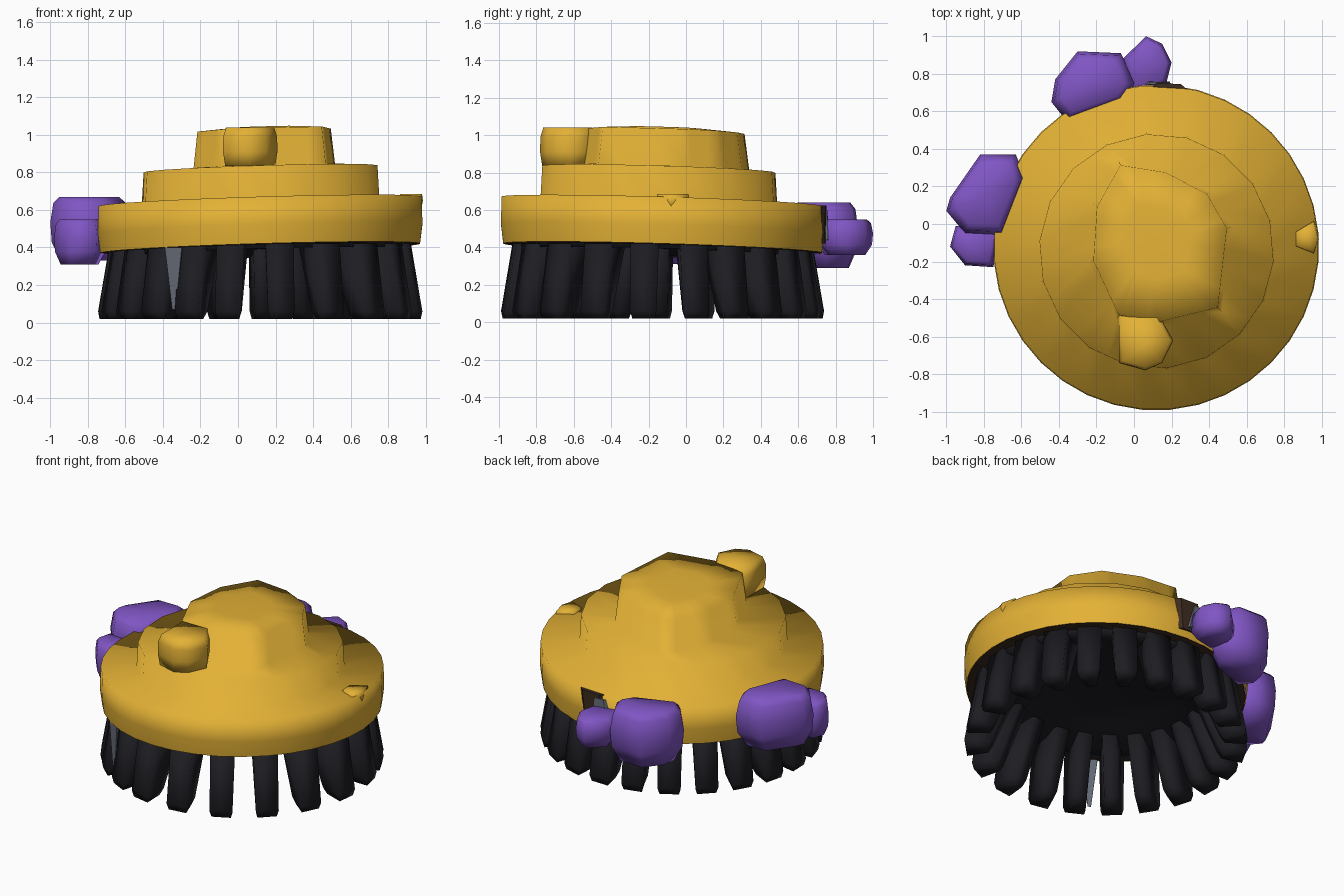
import bpy, bmesh
from math import cos, sin, radians, tau
from mathutils import Vector

if "Cube" in bpy.data.objects:
    bpy.data.objects.remove(bpy.data.objects["Cube"])

CX, CY = 0.118, -0.125


def material(name, rgb):
    m = bpy.data.materials.new(name)
    m.use_nodes = True
    m.diffuse_color = (*rgb, 1)
    bsdf = m.node_tree.nodes["Principled BSDF"]
    bsdf.inputs["Base Color"].default_value = (*rgb, 1)
    bsdf.inputs["Roughness"].default_value = 0.8
    return m


gold = material("warm gold", (0.77, 0.44, 0.036))
purple = material("violet", (0.215, 0.092, 0.55))
black = material("soft black", (0.012, 0.012, 0.016))
grey = material("slate grey", (0.13, 0.15, 0.18))
brown = material("dark brown", (0.045, 0.024, 0.014))


def circle(n, r, start=0, x=CX, y=CY):
    """Clockwise ring of points."""
    return [(x + r * cos(radians(start) - tau * i / n),
             y + r * sin(radians(start) - tau * i / n)) for i in range(n)]


def subdivide(points):
    """Add a midpoint on every side of an outline."""
    result = []
    for p, q in zip(points, points[1:] + points[:1]):
        result += [p, ((p[0] + q[0]) / 2, (p[1] + q[1]) / 2)]
    return result


def skin(name, layers, mat, tilt=0.0, smooth=180, open_start=False):
    """Join layers of (outline, z, scale) into one surface with fan caps."""
    bm = bmesh.new()

    def vert(x, y, z):
        return bm.verts.new((x, y, z + tilt * ((x - CX) - (y - CY))))

    loops, hubs = [], []
    for outline, z, s in layers:
        mx = sum(p[0] for p in outline) / len(outline)
        my = sum(p[1] for p in outline) / len(outline)
        loops.append([vert(mx + (x - mx) * s, my + (y - my) * s, z) for x, y in outline])
        hubs.append((mx, my, z))
    n = len(loops[0])
    for a, b in zip(loops, loops[1:]):
        for i in range(n):
            j = (i + 1) % n
            bm.faces.new((a[i], a[j], b[j], b[i]))
    for k in ([-1] if open_start else [0, -1]):
        hub = vert(*hubs[k])
        for i in range(n):
            bm.faces.new((loops[k][i], loops[k][(i + 1) % n], hub))
    bmesh.ops.recalc_face_normals(bm, faces=bm.faces)
    mesh = bpy.data.meshes.new(name)
    bm.to_mesh(mesh)
    bm.free()
    mesh.materials.append(mat)
    ob = bpy.data.objects.new(name, mesh)
    bpy.context.collection.objects.link(ob)
    bpy.ops.object.select_all(action="DESELECT")
    ob.select_set(True)
    bpy.context.view_layer.objects.active = ob
    bpy.ops.object.shade_smooth_by_angle(angle=radians(smooth))


def loft(name, outline, rings, mat, **options):
    skin(name, [(outline, z, s) for z, s in rings], mat, **options)


# Stepped gold body in one skin, slightly tilted
crown = subdivide(subdivide([
    (-0.08, 0.33), (0.17, 0.29), (0.40, 0.17), (0.51, -0.02), (0.46, -0.46),
    (0.13, -0.54), (-0.09, -0.50), (-0.23, -0.20), (-0.21, 0.1)]))
lower = circle(36, 0.868, 115)
middle = subdivide(circle(18, 0.635, 115, 0.12, -0.145))
skin("stepped_body", [(lower, 0.395, 0.985), (lower, 0.50, 1),
                      (lower, 0.645, 0.995), (middle, 0.65, 1), (middle, 0.818, 0.985),
                      (crown, 0.828, 1.02), (crown, 1.025, 0.96), (crown, 1.04, 0.45)],
     gold, tilt=0.03, open_start=True)

# Small gold knob beside the crown, and the nub on the left rim
knob_outline = [(-0.08, -0.48), (-0.08, -0.74), (0.06, -0.78), (0.15, -0.74),
                (0.21, -0.62), (0.13, -0.48)]
loft("knob", knob_outline, [(0.835, 0.92), (0.91, 1), (0.99, 0.99), (1.04, 0.88)], gold)
nub_outline = [(0.86, -0.12), (0.96, -0.16), (0.985, -0.08), (0.96, 0.02), (0.86, -0.04)]
loft("rim_nub", nub_outline, [(0.60, 0.85), (0.65, 1), (0.685, 0.93)], gold)

# Brown lip under the rim and black dished underside
loft("underside_lip", circle(36, 0.853), [(0.397, 1), (0.392, 0.9), (0.56, 0.85)], brown,
     tilt=0.03, smooth=40, open_start=True)
loft("underside", circle(22, 0.785),
     [(0.40, 1), (0.37, 0.99), (0.375, 0.85), (0.44, 0.6), (0.48, 0.3)], black,
     tilt=0.03, open_start=True)

# Ring of flared bristles, spaced wider around the front left
for k in range(22):
    a = radians(-101.4 + 18.9 * min(k, 6) + 15.4 * max(k - 6, 0))
    out, side = Vector((cos(a), sin(a))), Vector((-sin(a), cos(a)))
    layers = []
    # each row: height, inner radius, outer radius, half width
    for z, r0, r1, w in ((0.42, 0.55, 0.80, 0.076), (0.06, 0.70, 0.862, 0.071),
                         (0.02, 0.725, 0.855, 0.06)):
        flat = ((r0, 0.03 - w), (r1, -w), (r1, w), (r0, w - 0.03))
        pts = [Vector((CX, CY)) + out * r + side * s for r, s in flat]
        layers.append(([tuple(p) for p in pts], z, 1))
    skin(f"bristle_{k + 1}", layers, black, smooth=100)

# Purple lumps on the back and right rim
back_big = [(-0.30, 0.92), (-0.07, 0.91), (0.01, 0.75), (-0.05, 0.66), (-0.36, 0.55),
            (-0.44, 0.65), (-0.42, 0.77)]
back_small = [(-0.06, 0.88), (0.065, 1.0), (0.15, 0.96), (0.2, 0.86), (0.17, 0.74),
              (-0.02, 0.70)]
right_big = [(-0.82, 0.37), (-0.63, 0.37), (-0.58, 0.25), (-0.70, -0.06), (-0.9, -0.05),
             (-1.0, 0.07), (-0.98, 0.14)]
right_small = [(-0.95, -0.01), (-0.98, -0.12), (-0.9, -0.22), (-0.75, -0.23),
               (-0.70, 0.0)]
for name, outline, z0, z1 in (("back_lump", back_big, 0.29, 0.64),
                              ("back_small_lump", back_small, 0.36, 0.55),
                              ("right_lump", right_big, 0.33, 0.67),
                              ("right_small_lump", right_small, 0.31, 0.55)):
    h = z1 - z0
    loft(name, outline, [(z0, 0.72), (z0 + 0.28 * h, 0.96), (z0 + 0.6 * h, 1),
                         (z0 + 0.9 * h, 0.92), (z1, 0.76)], purple)

# Dark notch with a grey chip at the back rim
notch = [(0.10, 0.73), (0.28, 0.72), (0.25, 0.745), (0.12, 0.752)]
loft("back_notch", notch, [(0.42, 0.7), (0.625, 1)], brown, smooth=30)
chip = [(0.03, 0.735), (0.20, 0.735), (0.19, 0.76), (0.05, 0.765)]
loft("back_chip", chip, [(0.44, 1), (0.60, 0.45)], grey, smooth=30)

# Grey sliver on one front bristle
sliver = [(-0.39, -0.812), (-0.30, -0.862), (-0.295, -0.85), (-0.38, -0.80)]
loft("front_sliver", sliver, [(0.07, 0.2), (0.40, 1)], grey, smooth=30)
